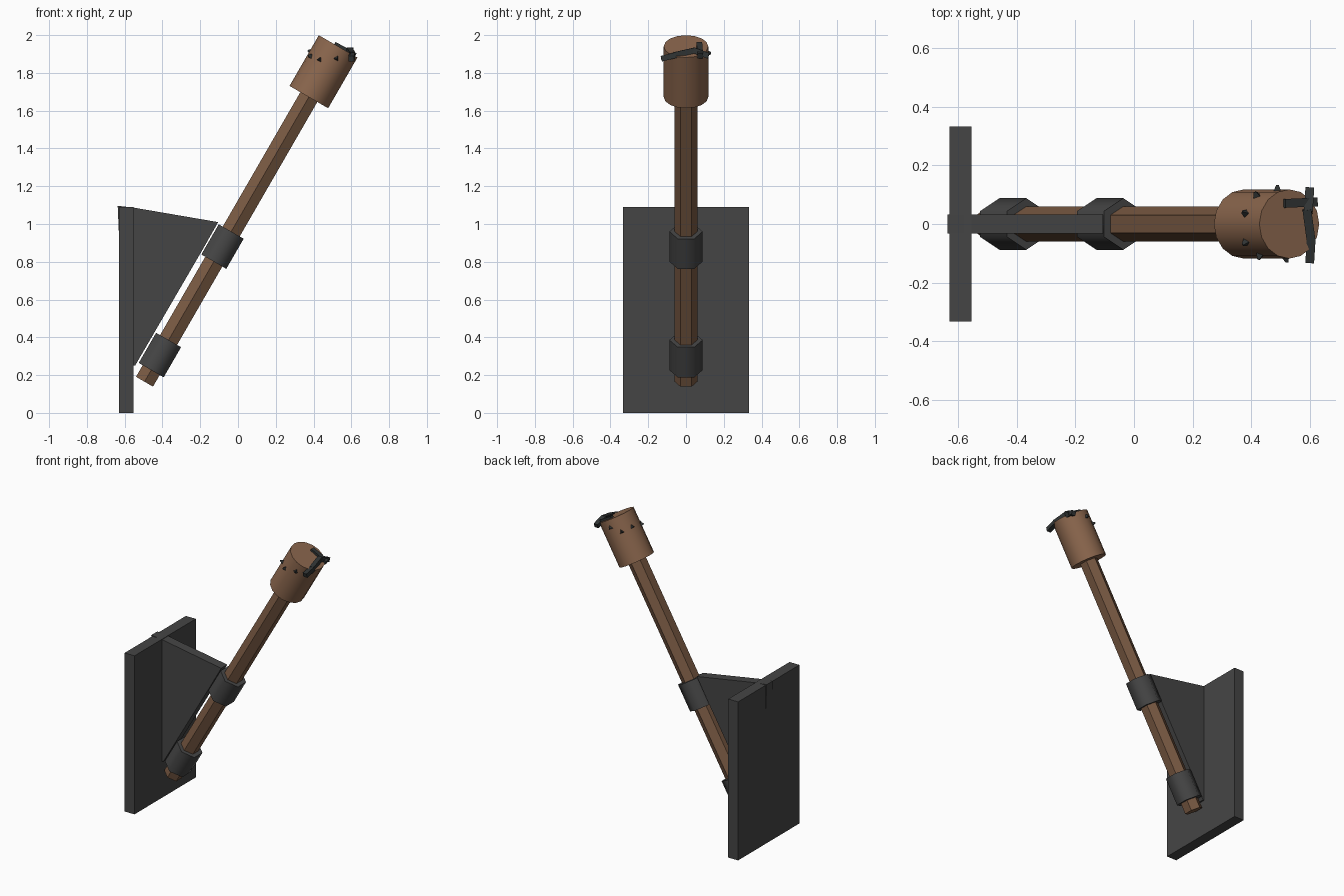
import bpy, bmesh, math
from mathutils import Vector, Matrix

if "Cube" in bpy.data.objects:
    bpy.data.objects.remove(bpy.data.objects["Cube"])


def material(name, rgb):
    m = bpy.data.materials.new(name)
    m.diffuse_color = (*rgb, 1)
    m.use_nodes = True
    m.node_tree.nodes["Principled BSDF"].inputs["Base Color"].default_value = m.diffuse_color
    return m


WOOD = material("wood", (0.19, 0.10, 0.055))
CLOTH = material("wrapped_head", (0.26, 0.135, 0.075))
IRON = material("iron", (0.06, 0.06, 0.06))
CHAR = material("charred", (0.03, 0.034, 0.034))

TILT = math.radians(30)
FOOT = Vector((-0.495, 0, 0.165))
AXIS = Vector((math.sin(TILT), 0, math.cos(TILT)))


def finish(name, bm, mat, smooth=None):
    bmesh.ops.recalc_face_normals(bm, faces=bm.faces)
    me = bpy.data.meshes.new(name)
    bm.to_mesh(me)
    bm.free()
    me.materials.append(mat)
    ob = bpy.data.objects.new(name, me)
    bpy.context.collection.objects.link(ob)
    if smooth:
        bpy.ops.object.select_all(action='DESELECT')
        ob.select_set(True)
        bpy.context.view_layer.objects.active = ob
        bpy.ops.object.shade_smooth_by_angle(angle=math.radians(smooth))
    return ob


def extrude(bm, points, vec):
    face = bm.faces.new([bm.verts.new(p) for p in points])
    new = bmesh.ops.extrude_face_region(bm, geom=[face])["geom"]
    bmesh.ops.translate(bm, vec=vec, verts=[g for g in new if isinstance(g, bmesh.types.BMVert)])


def tilted_prism(name, start, end, radius, sides, mat, smooth=None):
    # prism along the torch axis, with a corner pointing to +y
    bm = bmesh.new()
    pts = [(radius * math.sin(2 * math.pi * i / sides),
            radius * math.cos(2 * math.pi * i / sides), start) for i in range(sides)]
    extrude(bm, pts, (0, 0, end - start))
    bm.transform(Matrix.Translation(FOOT) @ Matrix.Rotation(TILT, 4, 'Y'))
    return finish(name, bm, mat, smooth)


# Torch shaft, wrapped head and the two holding collars
tilted_prism("shaft", 0, 1.78, 0.06, 6, WOOD)
tilted_prism("torch_head", 1.74, 2.05, 0.118, 16, CLOTH, 50)
for label, t in (("lower", 0.163), ("upper", 0.826)):
    tilted_prism(label + "_collar", t - 0.092, t + 0.092, 0.088, 6, IRON, 65)

# Wall plate
bm = bmesh.new()
bmesh.ops.create_cube(bm, size=1, matrix=Matrix.Translation((-0.592, 0, 0.545))
                      @ Matrix.Diagonal((0.075, 0.666, 1.09, 1)))
finish("wall_plate", bm, IRON)

# Triangular bracket web, its back edge just poking through the plate
bm = bmesh.new()
web = [(-0.637, 1.096), (-0.56, 1.088), (-0.105, 1.01), (-0.19, 0.86),
       (-0.545, 0.25), (-0.60, 0.25)]
extrude(bm, [(x, -0.033, z) for x, z in web], (0, 0.066, 0))
finish("bracket_web", bm, IRON)


# Charred sticks lying across the rim of the head
def stick(name, a, b, size):
    a, b = Vector(a), Vector(b)
    bm = bmesh.new()
    rot = (b - a).to_track_quat('Z', 'Y').to_matrix().to_4x4()
    bmesh.ops.create_cube(bm, size=1, matrix=Matrix.Translation((a + b) / 2) @ rot
                          @ Matrix.Diagonal((size, size, (b - a).length, 1)))
    finish(name, bm, CHAR)


sticks = [((0.51, 0.07, 1.95), (0.62, 0.075, 1.89)),
          ((0.595, 0.04, 1.92), (0.60, 0.12, 1.89)),
          ((0.59, 0.05, 1.92), (0.605, -0.06, 1.895)),
          ((0.605, -0.05, 1.895), (0.60, -0.13, 1.875))]
for i, (a, b) in enumerate(sticks):
    stick(f"charred_stick_{i + 1}", a, b, 0.03)

# Small splinters poking out round the side of the head
for i, (deg, t) in enumerate([(205, 1.94), (238, 1.93), (288, 1.95),
                              (325, 1.95), (353, 2.0), (168, 1.99)]):
    a = math.radians(deg)
    out = Vector((math.sin(a), math.cos(a), 0))
    bm = bmesh.new()
    bmesh.ops.create_cone(bm, cap_ends=True, segments=3, radius1=0.028, radius2=0.006,
                          depth=0.04, matrix=Matrix.Translation(out * 0.114 + Vector((0, 0, t)))
                          @ out.to_track_quat('Z', 'Y').to_matrix().to_4x4())
    bm.transform(Matrix.Translation(FOOT) @ Matrix.Rotation(TILT, 4, 'Y'))
    finish(f"splinter_{i + 1}", bm, CHAR)
